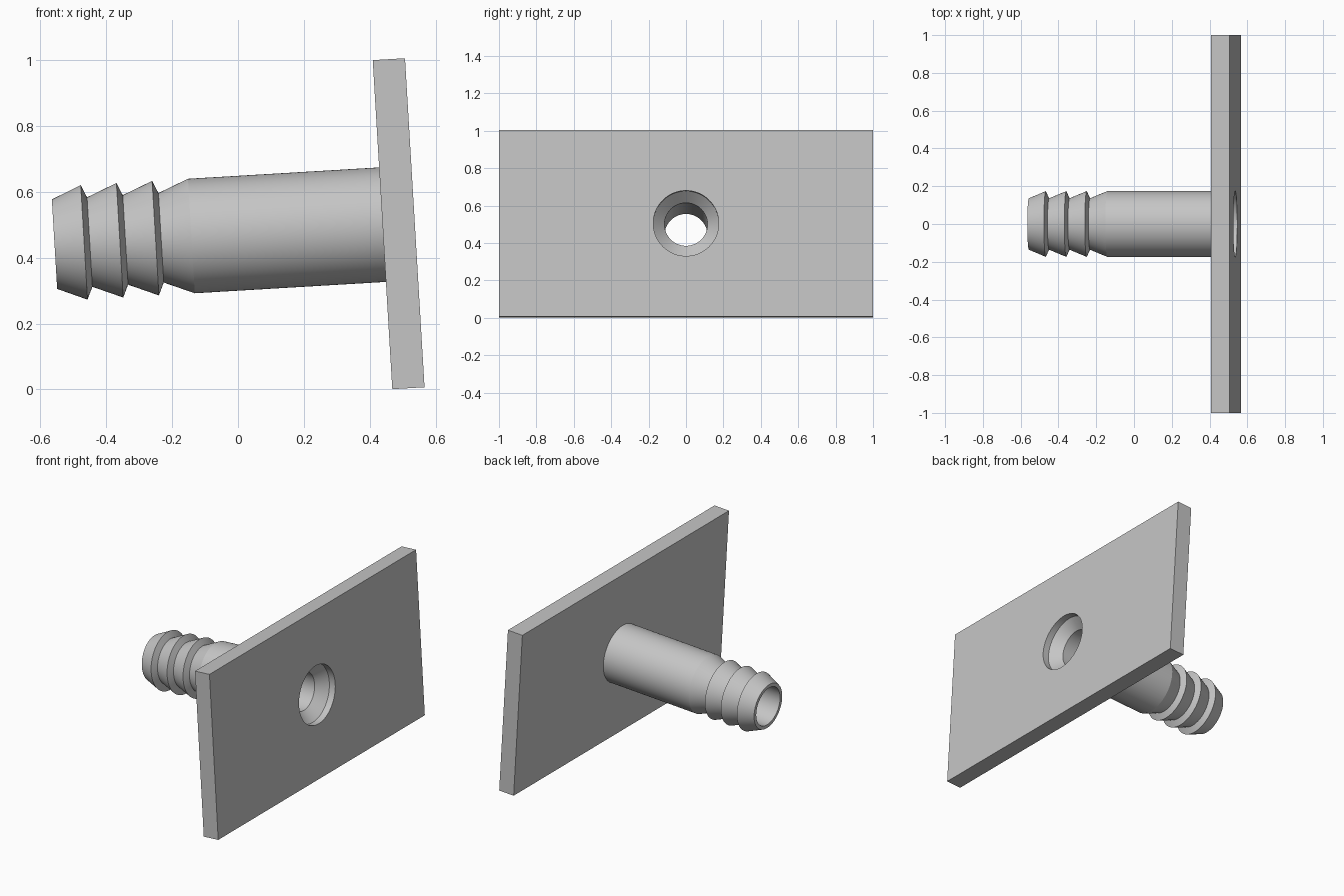
import bpy, bmesh, math
from mathutils import Matrix

if "Cube" in bpy.data.objects:
    bpy.data.objects.remove(bpy.data.objects["Cube"])

TILT = math.radians(3.4)
PLACE = Matrix.Translation((0.4385, 0, 0.5)) @ Matrix.Rotation(-TILT, 4, 'Y')
THICK, LENGTH = 0.098, 0.997
BORE, RIM, ROOT, BODY = 0.115, 0.175, 0.136, 0.174

grey = bpy.data.materials.new("light grey")
grey.use_nodes = True
grey.diffuse_color = (0.56, 0.56, 0.56, 1)
grey.node_tree.nodes["Principled BSDF"].inputs["Base Color"].default_value = grey.diffuse_color


def add_object(name, bm):
    bmesh.ops.recalc_face_normals(bm, faces=bm.faces)
    mesh = bpy.data.meshes.new(name)
    bm.to_mesh(mesh)
    bm.free()
    mesh.materials.append(grey)
    obj = bpy.data.objects.new(name, mesh)
    bpy.context.collection.objects.link(obj)
    obj.matrix_world = PLACE
    return obj


def lathe(name, profile, sides=72, caps=False):
    """Revolve (x, radius) points around the x axis."""
    bm = bmesh.new()
    rings = []
    for x, r in profile:
        angles = [2 * math.pi * i / sides for i in range(sides)]
        rings.append([bm.verts.new((x, r * math.cos(a), r * math.sin(a))) for a in angles])
    for a, b in zip(rings, rings[1:]):
        for i in range(sides):
            j = (i + 1) % sides
            bm.faces.new((a[i], a[j], b[j], b[i]))
    if caps:
        bm.faces.new(rings[0])
        bm.faces.new(rings[-1])
    return add_object(name, bm)


def finish(obj):
    bpy.ops.object.select_all(action='DESELECT')
    obj.select_set(True)
    bpy.context.view_layer.objects.active = obj
    bpy.ops.object.shade_smooth_by_angle(angle=math.radians(18))


# Hollow barbed nozzle: bore, tip, three barbs, shoulder, straight body
profile = [(0, BORE), (-LENGTH, BORE), (-LENGTH, ROOT)]
for i in range(3):
    crest = -LENGTH + 0.09 + i * 0.1085
    profile += [(crest, BODY), (crest + 0.017, ROOT)]
profile += [(-LENGTH + 0.416, BODY), (0, BODY)]
nozzle = lathe("barbed_nozzle", profile)
finish(nozzle)

# Mounting plate
bm = bmesh.new()
bmesh.ops.create_cube(bm, size=1)
bmesh.ops.scale(bm, vec=(THICK, 2, 1), verts=bm.verts)
bmesh.ops.translate(bm, vec=(THICK / 2, 0, 0), verts=bm.verts)
plate = add_object("mounting_plate", bm)

# Countersunk hole through the plate
cutter = lathe("hole_cutter", [(-0.05, BORE), (0, BORE), (THICK - 0.04, RIM),
                               (THICK + 0.05, RIM)], caps=True)
cutter.hide_render = True
cut = plate.modifiers.new("hole", 'BOOLEAN')
cut.operation = 'DIFFERENCE'
cut.solver = 'EXACT'
cut.object = cutter
bpy.ops.object.select_all(action='DESELECT')
bpy.context.view_layer.objects.active = plate
plate.select_set(True)
bpy.ops.object.modifier_apply(modifier=cut.name)
bpy.data.objects.remove(cutter)
finish(plate)
